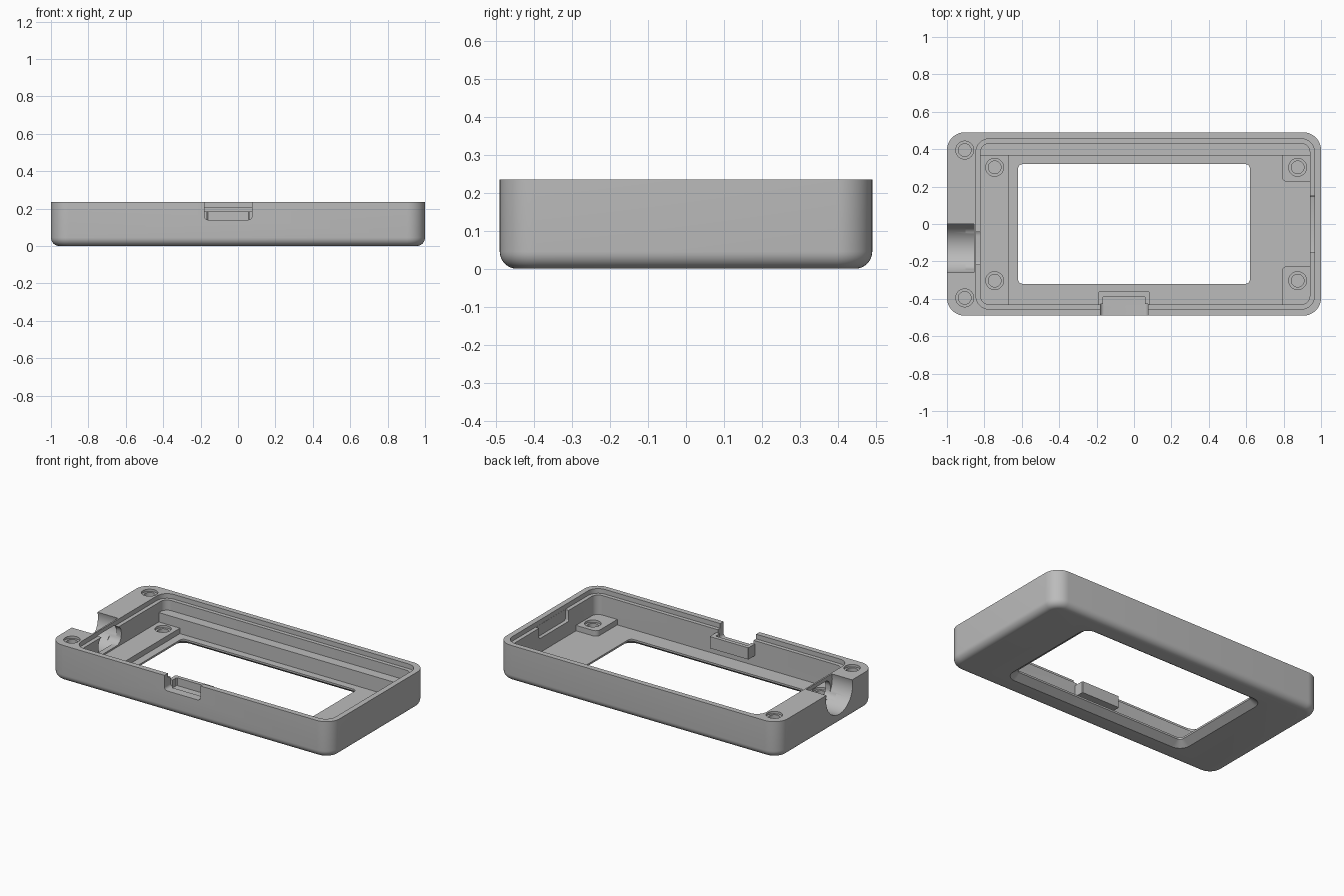
import bpy, bmesh, math
from mathutils import Matrix

if "Cube" in bpy.data.objects:
    bpy.data.objects.remove(bpy.data.objects["Cube"])

grey = bpy.data.materials.new("grey plastic")
grey.diffuse_color = (0.5, 0.5, 0.5, 1)
grey.use_nodes = True
grey.node_tree.nodes["Principled BSDF"].inputs["Base Color"].default_value = grey.diffuse_color


def make(name, bm):
    bmesh.ops.recalc_face_normals(bm, faces=bm.faces)
    mesh = bpy.data.meshes.new(name)
    bm.to_mesh(mesh)
    bm.free()
    mesh.materials.append(grey)
    obj = bpy.data.objects.new(name, mesh)
    bpy.context.collection.objects.link(obj)
    return obj


def loft(name, x0, x1, y0, y1, r, levels, seg=8, turn=None):
    """Rounded rectangle stacked through (inset, z) levels."""
    bm = bmesh.new()
    rings = []
    for inset, z in levels:
        rr = max(r - inset, 0.004)
        a, b, c, d = x0 + inset, x1 - inset, y0 + inset, y1 - inset
        corners = [(b - rr, d - rr), (a + rr, d - rr), (a + rr, c + rr), (b - rr, c + rr)]
        ring = []
        for k, (cx, cy) in enumerate(corners):
            for i in range(seg + 1):
                t = math.pi / 2 * (k + i / seg)
                ring.append(bm.verts.new((cx + rr * math.cos(t), cy + rr * math.sin(t), z)))
        rings.append(ring)
    n = len(rings[0])
    for lo, hi in zip(rings, rings[1:]):
        for i in range(n):
            bm.faces.new((lo[i], lo[(i + 1) % n], hi[(i + 1) % n], hi[i]))
    bm.faces.new(rings[0][::-1])
    bm.faces.new(rings[-1])
    if turn:
        bm.transform(turn)
    return make(name, bm)


def cylinder(name, r, depth, matrix, seg=32):
    bm = bmesh.new()
    bmesh.ops.create_cone(bm, cap_ends=True, segments=seg, radius1=r, radius2=r,
                          depth=depth, matrix=matrix)
    return make(name, bm)


def combine(tool, operation):
    mod = body.modifiers.new("bool", 'BOOLEAN')
    mod.object, mod.operation, mod.solver = tool, operation, 'EXACT'
    bpy.context.view_layer.objects.active = body
    bpy.ops.object.modifier_apply(modifier=mod.name)
    bpy.data.objects.remove(tool)


def cut(tool):
    combine(tool, 'DIFFERENCE')


def add(tool):
    combine(tool, 'UNION')


TOP, FLOOR, BOSS, LIP = 0.235, 0.045, 0.08, 0.205

# Outer shell with a rounded lower edge
R = 0.045
fillet = [(R * (1 - math.sin(t)), R * (1 - math.cos(t)))
          for t in [math.pi / 2 * i / 8 for i in range(9)]]
body = loft("case_shell", -1, 1, -0.49, 0.49, 0.095, fillet + [(0, TOP)], seg=10)

# Inner cavity and the recessed lip around its rim
cut(loft("cavity", -0.82, 0.94, -0.43, 0.43, 0.045, [(0, FLOOR), (0, 0.4)]))
cut(loft("lip", -0.845, 0.965, -0.455, 0.455, 0.07, [(0, LIP), (0, 0.4)]))

# Raised strip, corner bosses, back ledge
add(loft("left_strip", -0.85, -0.67, -0.45, 0.45, 0.005, [(0, 0.03), (0, BOSS)], 1))
for s in (-1, 1):
    ya, yb = sorted((s * 0.225, s * 0.46))
    add(loft("corner_boss", 0.79, 0.97, ya, yb, 0.03, [(0, 0.03), (0, BOSS)]))
add(loft("back_ledge", -0.85, 0.96, 0.367, 0.46, 0.005, [(0, 0.025), (0, 0.14)], 1))

# Hollow block behind the front notch
add(loft("notch_block", -0.19, 0.085, -0.46, -0.362, 0.004, [(0, 0.11), (0, 0.185)], 1))

# Window, flared toward the underside
cut(loft("window", -0.67, 0.67, -0.37, 0.37, 0.075,
         [(-0.01, -0.01), (0.05, 0.033), (0.05, 0.3)]))

# Front notch with rounded lower corners, and its trough
lay_y = Matrix.Rotation(math.pi / 2, 4, 'X')      # profile (x, z), depth along -y
cut(loft("notch", -0.18, 0.075, 0.14, 0.4, 0.02, [(0, 0.428), (0, 0.6)], turn=lay_y))
cut(loft("trough", -0.165, 0.06, -0.436, -0.387, 0.005, [(0, 0.135), (0, 0.4)], 1))

# Round cable channel on the left, and the slot through the thin wall
lay_x = Matrix.Rotation(math.pi / 2, 4, 'Y')
cut(cylinder("channel", 0.135, 0.345,
             Matrix.Translation((-1.0275, -0.13, 0.2)) @ lay_x, 64))
profile_x = Matrix(((0, 0, 1, 0), (1, 0, 0, 0), (0, 1, 0, 0), (0, 0, 0, 1)))
cut(loft("cable_slot", -0.245, -0.015, 0.09, 0.21, 0.05,
         [(0, -0.9), (0, -0.79)], turn=profile_x))

# Pocket in the right wall
cut(loft("pocket", -0.15, 0.15, 0.135, 0.215, 0.01,
         [(0, 0.9), (0, 0.964)], 3, turn=profile_x))

# Stepped screw holes
holes = [(-0.905, 0.395, TOP, 0.13), (-0.745, 0.303, BOSS, 0.045), (0.875, 0.303, BOSS, 0.045)]
for x, y, z, depth in holes:
    for s in (-1, 1):
        for r, d in ((0.048, 0.015), (0.034, depth)):
            cut(cylinder("screw_hole", r, d + 0.02,
                         Matrix.Translation((x, s * y, z - d / 2 + 0.01))))

bpy.ops.object.select_all(action='DESELECT')
body.select_set(True)
bpy.context.view_layer.objects.active = body
bpy.ops.object.shade_smooth_by_angle(angle=math.radians(30))
